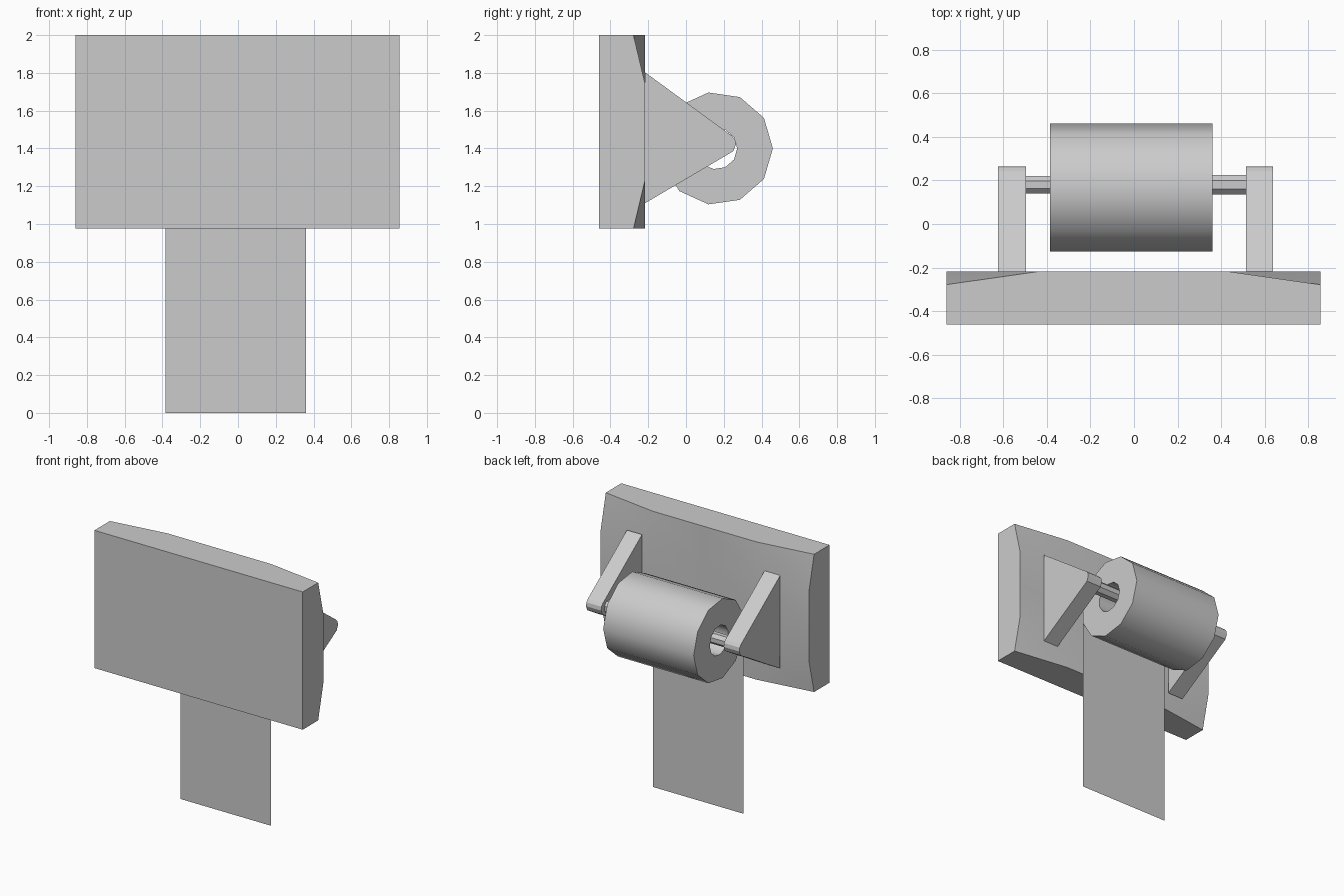
import bpy, bmesh
from math import sin, cos, radians, tau

if "Cube" in bpy.data.objects:
    bpy.data.objects.remove(bpy.data.objects["Cube"])

GREY = (0.6, 0.6, 0.6, 1)
grey = bpy.data.materials.new("plain grey")
grey.use_nodes = True
grey.diffuse_color = GREY
grey.node_tree.nodes["Principled BSDF"].inputs["Base Color"].default_value = GREY


def finish(name, bm, smooth_angle=None):
    """Turn a bmesh into a named grey object."""
    bmesh.ops.recalc_face_normals(bm, faces=bm.faces)
    mesh = bpy.data.meshes.new(name)
    bm.to_mesh(mesh)
    bm.free()
    mesh.materials.append(grey)
    obj = bpy.data.objects.new(name, mesh)
    bpy.context.collection.objects.link(obj)
    if smooth_angle:
        bpy.ops.object.select_all(action='DESELECT')
        obj.select_set(True)
        bpy.context.view_layer.objects.active = obj
        bpy.ops.object.shade_smooth_by_angle(angle=radians(smooth_angle))
    return obj


def circle(y, z, r, sides, turn=0.0):
    return [(y + r * cos(tau * (i + turn) / sides), z + r * sin(tau * (i + turn) / sides))
            for i in range(sides)]


def ring(bm, x, outline):
    return [bm.verts.new((x, y, z)) for y, z in outline]


def bridge(bm, a, b):
    n = len(a)
    for i in range(n):
        j = (i + 1) % n
        bm.faces.new((a[i], a[j], b[j], b[i]))


def prism(name, outline, x0, x1):
    """Extrude a y-z outline along x."""
    bm = bmesh.new()
    a, b = ring(bm, x0, outline), ring(bm, x1, outline)
    bridge(bm, a, b)
    bm.faces.new(a)
    bm.faces.new(b)
    return finish(name, bm)


# Wall plate: gridded rear face with its four corners pulled forward
X0, X1, Z0, Z1 = -0.86, 0.855, 0.975, 2.0
FRONT, REAR, CORNER = -0.46, -0.217, -0.278
bm = bmesh.new()
bmesh.ops.create_grid(bm, x_segments=4, y_segments=4, size=1)
for v in bm.verts:
    u, w = v.co.x, v.co.y
    is_corner = abs(u) > 0.9 and abs(w) > 0.9
    v.co = ((X0 + X1) / 2 + u * (X1 - X0) / 2,
            CORNER if is_corner else REAR,
            (Z0 + Z1) / 2 + w * (Z1 - Z0) / 2)
rim = [e for e in bm.edges if e.is_boundary]
side = bmesh.ops.extrude_edge_only(bm, edges=rim)["geom"]
for v in side:
    if isinstance(v, bmesh.types.BMVert):
        v.co.y = FRONT
bmesh.ops.holes_fill(bm, edges=[e for e in bm.edges if e.is_boundary], sides=0)
finish("wall_plate", bm, 30)

# Triangular arms with blunt rounded tips
arm = [(REAR, 1.11), (0.25, 1.385), (0.264, 1.42), (0.26, 1.447), (0.243, 1.467), (REAR, 1.803)]
prism("right_arm", arm, -0.624, -0.495)
prism("left_arm", arm, 0.514, 0.638)

# Telescoping spindle between the arms
prism("spindle_thin", circle(0.18, 1.42, 0.043, 8, 0.5), -0.5, 0.0)
prism("spindle_thick", circle(0.18, 1.42, 0.049, 8, 0.5), 0.0, 0.52)

# Hollow paper roll
ROLL_Y, ROLL_Z, ROLL_R, SIDES = 0.161, 1.4, 0.299, 11
P0, P1 = -0.385, 0.36
outer = circle(ROLL_Y, ROLL_Z, ROLL_R, SIDES)
inner = circle(ROLL_Y, ROLL_Z, 0.11, SIDES)
bm = bmesh.new()
rings = [ring(bm, P0, outer), ring(bm, P1, outer), ring(bm, P1, inner), ring(bm, P0, inner)]
for i in range(4):
    bridge(bm, rings[i], rings[(i + 1) % 4])
finish("paper_roll", bm, 40)

# Loose sheet hanging from the flat of the roll nearest the plate
sheet_y, sheet_top = outer[SIDES // 2 + 1]
bm = bmesh.new()
bm.faces.new([bm.verts.new(p) for p in (
    (P0, sheet_y, 0), (P1, sheet_y, 0), (P1, sheet_y, sheet_top), (P0, sheet_y, sheet_top))])
finish("hanging_sheet", bm)
